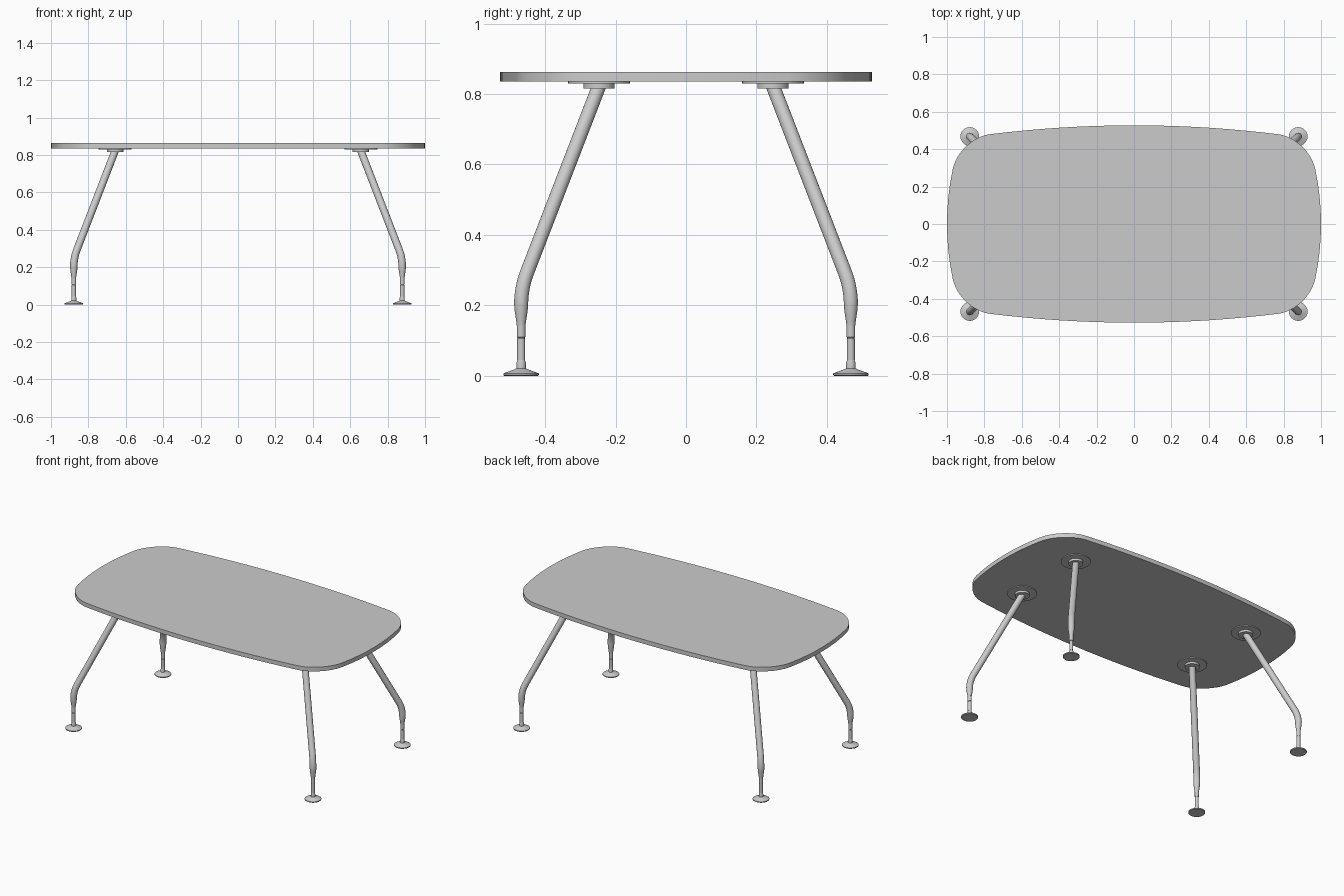
import bpy, bmesh, math
from mathutils import Vector

if "Cube" in bpy.data.objects:
    bpy.data.objects.remove(bpy.data.objects["Cube"])

grey = bpy.data.materials.new("light grey")
grey.diffuse_color = (0.6, 0.6, 0.6, 1)
grey.use_nodes = True
grey.node_tree.nodes["Principled BSDF"].inputs["Base Color"].default_value = grey.diffuse_color


def finish(name, bm):
    bmesh.ops.recalc_face_normals(bm, faces=bm.faces)
    mesh = bpy.data.meshes.new(name)
    bm.to_mesh(mesh)
    bm.free()
    mesh.materials.append(grey)
    ob = bpy.data.objects.new(name, mesh)
    bpy.context.collection.objects.link(ob)
    bpy.ops.object.select_all(action='DESELECT')
    ob.select_set(True)
    bpy.context.view_layer.objects.active = ob
    bpy.ops.object.shade_smooth_by_angle(angle=math.radians(30))


def sweep(name, path, radii, side, n=24):
    """Round tube along a path lying in the vertical plane whose normal is side."""
    bm = bmesh.new()
    rings = []
    for i, p in enumerate(path):
        t = (path[min(i + 1, len(path) - 1)] - path[max(i - 1, 0)]).normalized()
        u = side.cross(t)
        rings.append([bm.verts.new(p + radii[i] * (math.cos(a) * side + math.sin(a) * u))
                      for a in (2 * math.pi * k / n for k in range(n))])
    for a, b in zip(rings, rings[1:]):
        for k in range(n):
            m = (k + 1) % n
            bm.faces.new((a[k], a[m], b[m], b[k]))
    bm.faces.new(rings[0])
    bm.faces.new(rings[-1])
    finish(name, bm)


def lathe(name, x, y, profile, n=32):
    """Upright turned part from (radius, height) pairs."""
    sweep(name, [Vector((x, y, z)) for r, z in profile],
          [r for r, z in profile], Vector((1, 0, 0)), n)


def bezier(p, n):
    for i in range(n + 1):
        t = i / n
        s = 1 - t
        yield p[0] * s**3 + p[1] * 3 * s * s * t + p[2] * 3 * s * t * t + p[3] * t**3


# Tabletop: bowed sides joined by rounded corners
quarter = [Vector((0.77 * i / 8, 0.5275 - 0.08 * (0.77 * i / 8) ** 2)) for i in range(8)]
quarter += bezier([Vector(c) for c in ((0.77, 0.48), (0.861, 0.469), (0.951, 0.384), (0.97, 0.29))], 12)
quarter += [Vector((1 - 0.357 * y * y, y)) for y in (0.217, 0.145, 0.072, 0)]
half = quarter + [Vector((p.x, -p.y)) for p in reversed(quarter[:-1])]
outline = half + [Vector((-p.x, p.y)) for p in reversed(half[1:-1])]
bm = bmesh.new()
base = bm.faces.new([bm.verts.new((p.x, p.y, 0.835)) for p in outline])
top = bmesh.ops.extrude_face_region(bm, geom=[base], use_keep_orig=True)
bmesh.ops.translate(bm, vec=(0, 0, 0.028),
                    verts=[v for v in top["geom"] if isinstance(v, bmesh.types.BMVert)])
finish("tabletop", bm)

for sx in (-1, 1):
    for sy in (-1, 1):
        tag = ("left" if sx < 0 else "right") + ("_front" if sy < 0 else "_back")
        mx, my, fx, fy = 0.657 * sx, 0.247 * sy, 0.878 * sx, 0.468 * sy

        # Mounting plate and collar under the top
        lathe("mounting_plate_" + tag, mx, my, [(0.088, 0.830), (0.088, 0.836)])
        lathe("mounting_collar_" + tag, mx, my, [(0.044, 0.816), (0.044, 0.831)])

        # Leg: splayed tube, soft bend, then a tapered vertical end
        head, bend = Vector((mx, my, 0.822)), Vector((fx, fy, 0.25))
        up = (head - bend).normalized()
        low, high = bend - Vector((0, 0, 0.045)), bend + up * 0.045
        curve = list(bezier([high, high.lerp(bend, 0.6), low.lerp(bend, 0.6), low], 8))
        ends = [Vector((fx, fy, z)) for z in (0.185, 0.165, 0.148, 0.143)]
        side = Vector((sy, -sx, 0)).normalized()
        sweep("leg_" + tag, [head] + curve + ends,
              [0.02] * (len(curve) + 1) + [0.0185, 0.0155, 0.013, 0.0125], side)

        # Adjustable stem with a narrow seam
        lathe("stem_" + tag, fx, fy, [(0.0115, 0.045), (0.0115, 0.106), (0.0105, 0.107),
                                      (0.0105, 0.109), (0.0122, 0.110), (0.0122, 0.145)], 24)

        # Glide foot: neck flaring to a flat disc
        lathe("foot_" + tag, fx, fy, [(0.048, 0), (0.05, 0.002), (0.05, 0.007), (0.02, 0.018),
                                      (0.0135, 0.021), (0.0135, 0.036), (0.0105, 0.046)])
